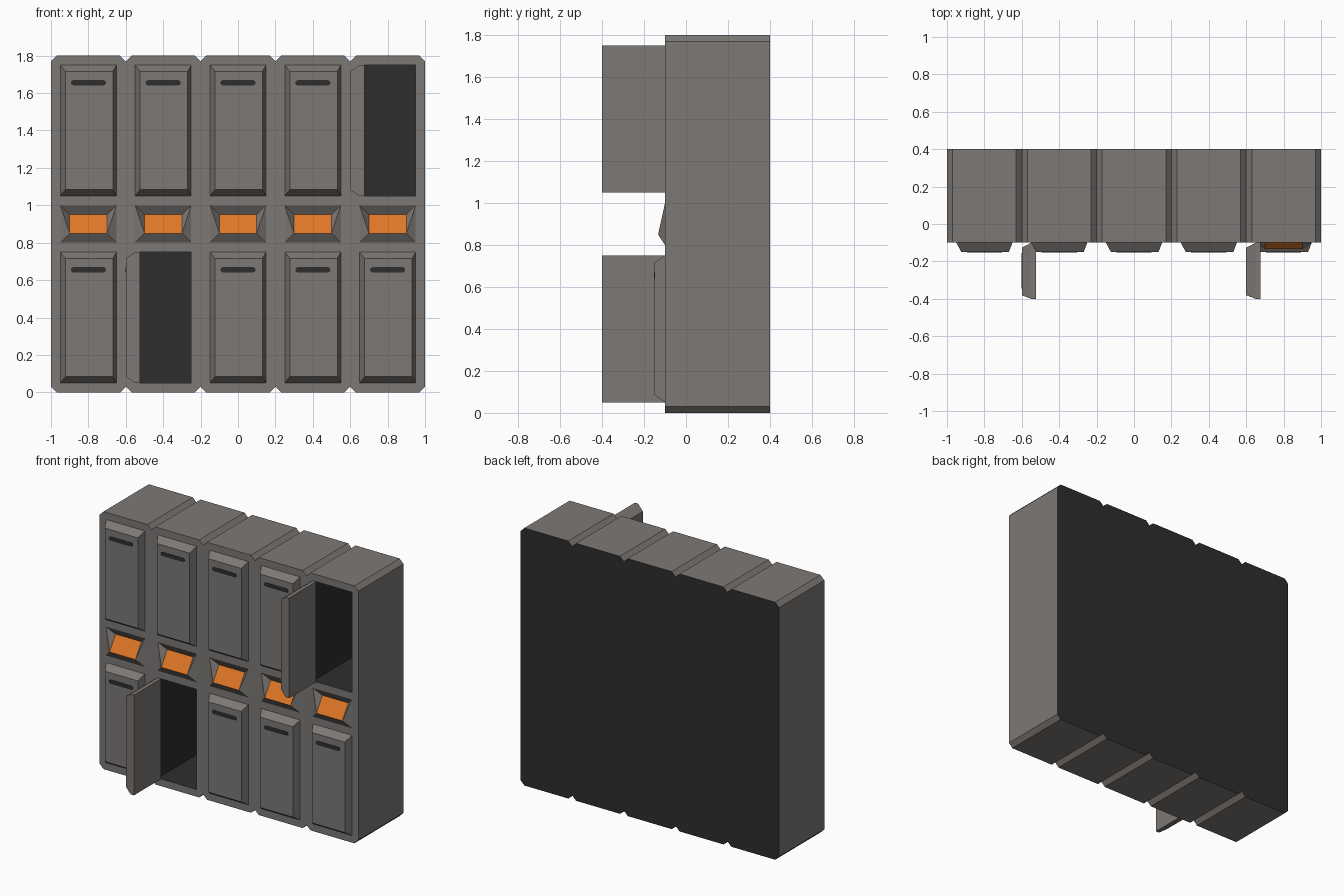
import bpy, bmesh, math

if "Cube" in bpy.data.objects:
    bpy.data.objects.remove(bpy.data.objects["Cube"])


def material(name, rgb):
    m = bpy.data.materials.new(name)
    m.diffuse_color = (*rgb, 1)
    m.use_nodes = True
    m.node_tree.nodes["Principled BSDF"].inputs["Base Color"].default_value = m.diffuse_color
    return m


GREY = material("warm_grey", (0.205, 0.19, 0.18))
DARK = material("dark_grey", (0.027, 0.027, 0.027))
ORANGE = material("orange", (0.74, 0.185, 0.02))

FRONT, BACK, H = -0.1, 0.4, 1.8
CENTRES = [-0.8 + 0.4 * i for i in range(5)]
ROWS = (0.05, 1.05)                     # bottom of each door row
OPEN = {(1, 0), (4, 1)}                 # (column, row) of the open doors


def finish(bm, name, mats, recalc=True):
    if recalc:
        bmesh.ops.recalc_face_normals(bm, faces=bm.faces[:])
    me = bpy.data.meshes.new(name)
    bm.to_mesh(me)
    bm.free()
    for m in mats:
        me.materials.append(m)
    ob = bpy.data.objects.new(name, me)
    bpy.context.collection.objects.link(ob)
    return ob


def rect(x0, z0, x1, z1):
    return [(x0, z0), (x1, z0), (x1, z1), (x0, z1)]


def ring(bm, pts, y):
    return [bm.verts.new((x, y, z)) for x, z in pts]


def bridge(bm, a, b):
    n = len(a)
    return [bm.faces.new((a[i], a[(i + 1) % n], b[(i + 1) % n], b[i])) for i in range(n)]


# Cabinet body: five columns with chamfered corners, holes for bays and signs
def make_body():
    c = 0.03
    top = []
    for x in CENTRES:
        for p in ((x - 0.2, H - c), (x - 0.2 + c, H), (x + 0.2 - c, H), (x + 0.2, H - c)):
            if not top or math.dist(top[-1], p) > 1e-4:
                top.append(p)
    outline = [(x, H - z) for x, z in top] + top[::-1]
    holes = [rect(x - 0.15, 0.8, x + 0.15, 1.0) for x in CENTRES]
    holes += [rect(CENTRES[i] - 0.15, ROWS[r], CENTRES[i] + 0.15, ROWS[r] + 0.7) for i, r in OPEN]
    bm = bmesh.new()
    edges = []
    loops = [ring(bm, p, FRONT) for p in [outline] + holes]
    for lp in loops:
        for i, v in enumerate(lp):
            edges.append(bm.edges.new((v, lp[(i + 1) % len(lp)])))
    bmesh.ops.triangle_fill(bm, use_beauty=True, use_dissolve=False, edges=edges, normal=(0, -1, 0))
    rear = ring(bm, outline, BACK)
    bridge(bm, loops[0], rear)
    bm.faces.new(rear).material_index = 1
    finish(bm, "cabinet_body", [GREY, DARK])


# Dark inside of an open bay
def make_bay(i, r):
    x, z = CENTRES[i], ROWS[r]
    pts = rect(x - 0.15, z, x + 0.15, z + 0.7)
    bm = bmesh.new()
    a, b = ring(bm, pts, FRONT), ring(bm, pts, BACK - 0.005)
    for f in bridge(bm, a, b):          # faces point into the bay
        f.normal_update()
        centre = f.calc_center_median()
        if f.normal.dot(centre - b[0].co.lerp(a[2].co, 0.5)) > 0:
            f.normal_flip()
    bm.faces.new(b)
    finish(bm, "bay_interior", [DARK], recalc=False)


# Door with bevelled front; origin on its hinge
def make_door(i, r):
    bm = bmesh.new()
    base = rect(0, 0, 0.3, 0.7)
    back, mid = ring(bm, base, 0.025), ring(bm, base, 0)
    face = ring(bm, rect(0.027, 0.034, 0.281, 0.666), -0.05)
    bridge(bm, back, mid)
    bridge(bm, mid, face)
    bm.faces.new(back)
    bm.faces.new(face)
    door = finish(bm, "door", [GREY])
    # handle slot: thin plate with rounded ends
    bm = bmesh.new()
    pts = []
    for k in range(14):
        side = 1 if k < 7 else -1
        a = -math.pi / 2 + math.pi * (k % 7) / 6 + (0 if side > 0 else math.pi)
        pts.append((0.15 + side * 0.08 + 0.014 * math.cos(a), 0.605 + 0.014 * math.sin(a)))
    a, b = ring(bm, pts, -0.049), ring(bm, pts, -0.052)
    bridge(bm, a, b)
    bm.faces.new(a)
    bm.faces.new(b)
    slot = finish(bm, "handle_slot", [DARK])
    for ob in (door, slot):
        ob.location = (CENTRES[i] - 0.15, FRONT, ROWS[r])
        if (i, r) in OPEN:
            ob.rotation_euler.z = -math.pi / 2


# Tilted orange sign: top edge sunk in, bottom edge standing out
def make_sign(x):
    bm = bmesh.new()
    o = ring(bm, rect(x - 0.15, 0.8, x + 0.15, 1.0), FRONT)
    n = ring(bm, rect(x - 0.1, 0.85, x + 0.1, 0.95), FRONT - 0.033)
    for v in n[2:]:
        v.co.y = FRONT + 0.033
    for vs in ((o[0], o[1], n[1], n[0]), (o[2], o[3], n[3], n[2]),
               (o[1], o[2], n[1]), (o[2], n[2], n[1]),
               (o[3], o[0], n[0]), (o[3], n[0], n[3])):
        bm.faces.new(vs)
    bm.faces.new(n).material_index = 1
    finish(bm, "sign_panel", [GREY, ORANGE], recalc=False)


make_body()
for i, x in enumerate(CENTRES):
    make_sign(x)
    for r in range(2):
        make_door(i, r)
        if (i, r) in OPEN:
            make_bay(i, r)
